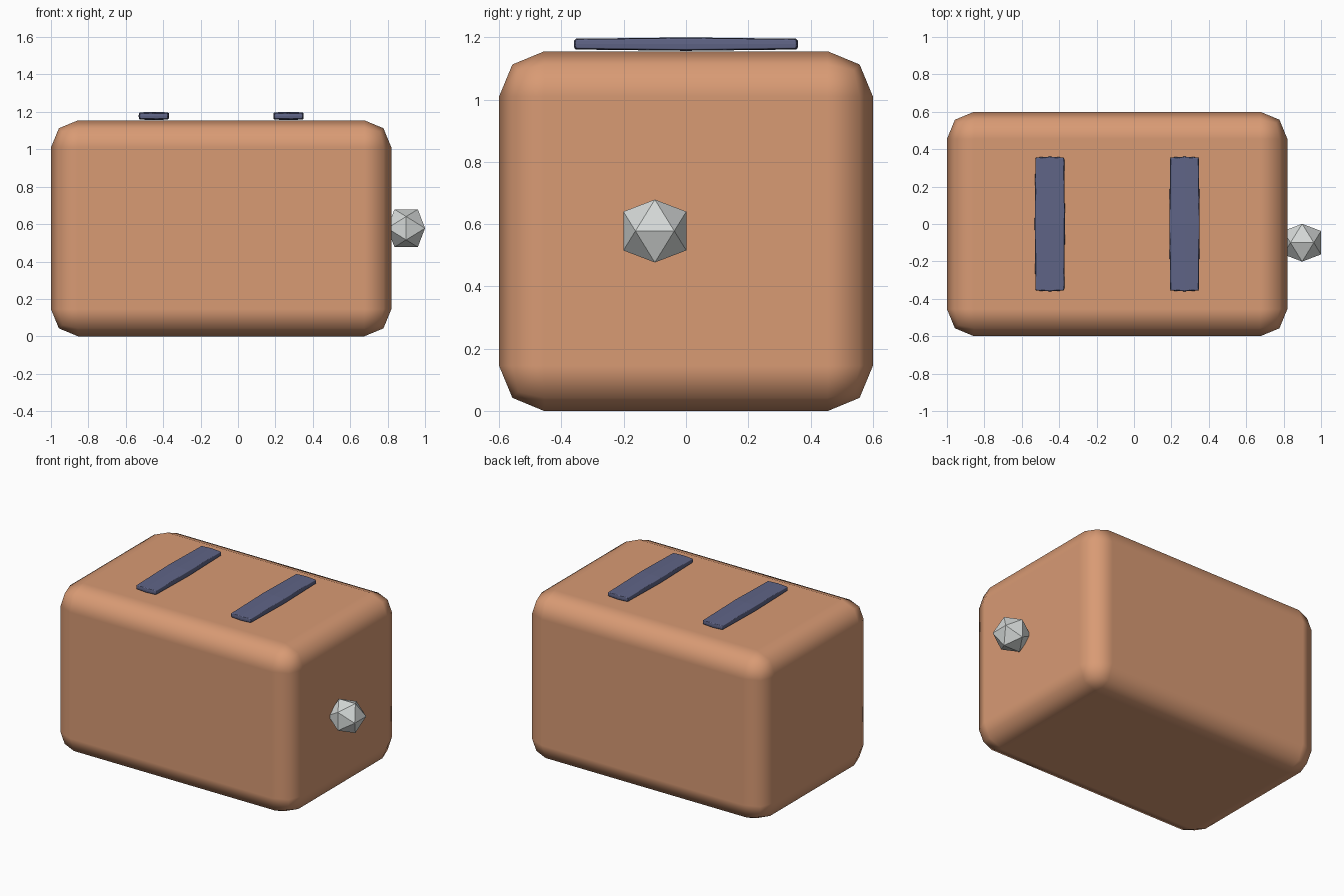
import bpy, bmesh, math

if "Cube" in bpy.data.objects:
    bpy.data.objects.remove(bpy.data.objects["Cube"])

def material(name, rgb):
    m = bpy.data.materials.new(name)
    m.diffuse_color = (*rgb, 1)
    m.use_nodes = True
    m.node_tree.nodes["Principled BSDF"].inputs["Base Color"].default_value = m.diffuse_color
    return m

copper = material("warm copper", (0.69, 0.325, 0.175))
slate = material("slate blue", (0.115, 0.128, 0.24))
silver = material("pale silver", (0.66, 0.69, 0.68))

def make_object(name, bm, mat, loc, smooth):
    mesh = bpy.data.meshes.new(name)
    bmesh.ops.recalc_face_normals(bm, faces=bm.faces)
    for f in bm.faces:
        f.smooth = smooth
    bm.to_mesh(mesh)
    bm.free()
    mesh.materials.append(mat)
    ob = bpy.data.objects.new(name, mesh)
    ob.location = loc
    bpy.context.collection.objects.link(ob)
    return ob

def add_bevel(ob, width, segments):
    b = ob.modifiers.new("rounded edges", 'BEVEL')
    b.width, b.segments = width, segments
    b.limit_method = 'ANGLE'
    b.angle_limit = math.radians(40)
    b.harden_normals = True

# Body: box with wide rounded edges
bm = bmesh.new()
bmesh.ops.create_cube(bm, size=1)
bmesh.ops.scale(bm, vec=(1.82, 1.2, 1.155), verts=bm.verts)
body = make_object("body", bm, copper, (-0.09, 0, 0.5775), True)
add_bevel(body, 0.145, 2)

# Slots: thin, slightly bulging plates lying on top
for side, x in (("left", -0.45), ("right", 0.27)):
    bm = bmesh.new()
    bmesh.ops.create_cube(bm, size=2)
    bmesh.ops.subdivide_edges(bm, edges=bm.edges[:], cuts=1, use_grid_fill=True)
    for v in bm.verts:
        ax, ay, az = (abs(c) for c in v.co)
        v.co.x *= 0.081 * (1 - 0.05 * ay - 0.015 * az)
        v.co.y *= 0.36 * (1 - 0.012 * ax - 0.005 * az)
        v.co.z *= 0.0215 * (1 - 0.1 * ax - 0.2 * ay)
    slot = make_object(side + "_slot", bm, slate, (x, 0, 1.178), False)
    add_bevel(slot, 0.005, 1)

# Knob: twenty-sided ball on the right side
bm = bmesh.new()
b = 0.101
a = b / 1.618
for s in (-a, a):
    for t in (-b, b):
        for co in ((s, 0, t), (0, t, s), (t, s, 0)):
            bm.verts.new(co)
bmesh.ops.convex_hull(bm, input=bm.verts[:])
make_object("knob", bm, silver, (0.899, -0.1, 0.578), False)
